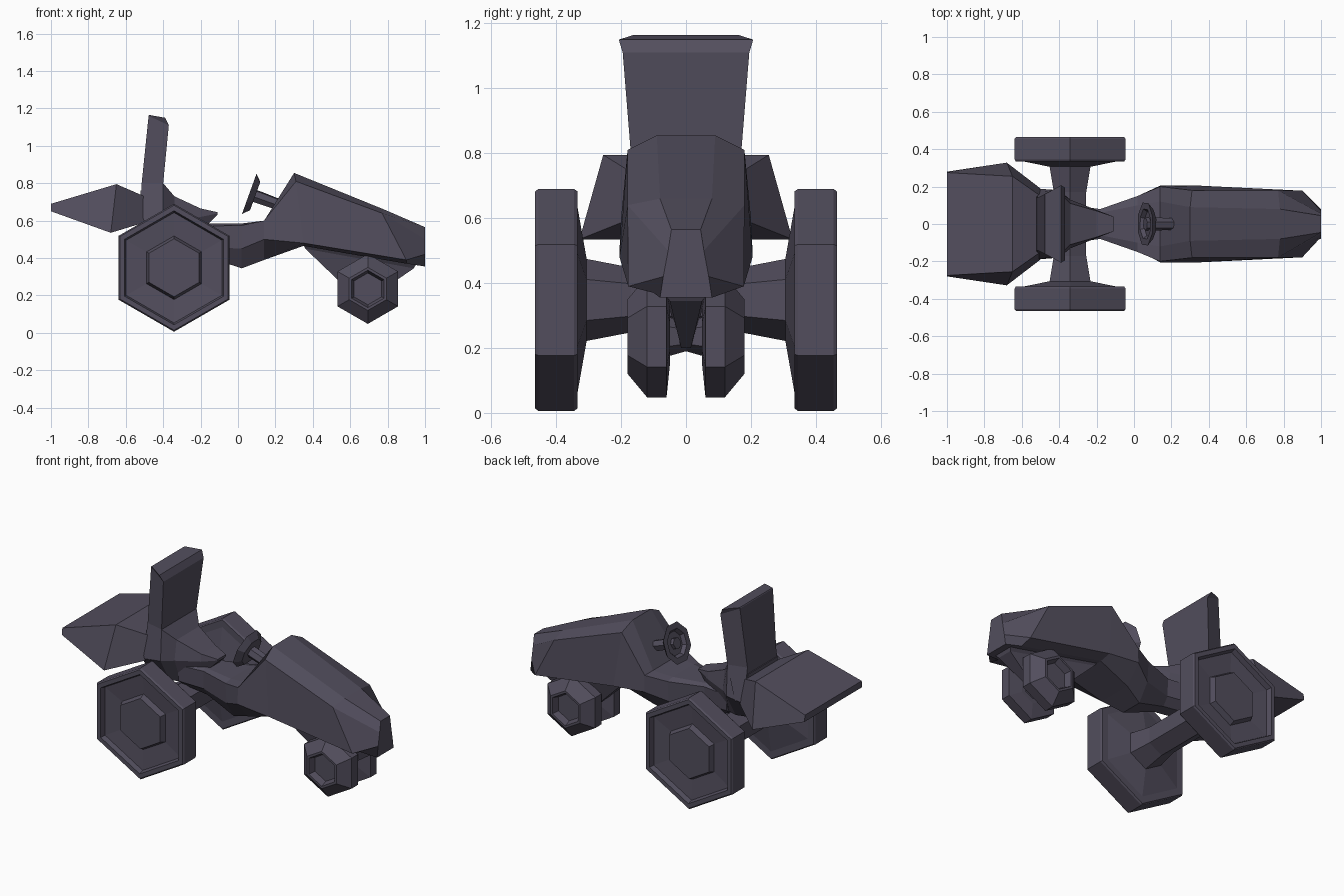
import bpy, bmesh, math
from mathutils import Vector, Matrix

paint = bpy.data.materials.new("dark_violet_grey")
paint.diffuse_color = (0.085, 0.076, 0.11, 1)


def finish(name, bm):
    bmesh.ops.recalc_face_normals(bm, faces=bm.faces)
    me = bpy.data.meshes.new(name)
    bm.to_mesh(me)
    bm.free()
    me.materials.append(paint)
    ob = bpy.data.objects.new(name, me)
    bpy.context.collection.objects.link(ob)
    return ob


def skin(name, rings, matrix=Matrix()):
    """Bridge closed rings of equal length and cap both ends."""
    bm = bmesh.new()
    vs = [[bm.verts.new(matrix @ Vector(p)) for p in r] for r in rings]
    n = len(vs[0])
    for a, b in zip(vs, vs[1:]):
        for i in range(n):
            j = (i + 1) % n
            bm.faces.new((a[i], a[j], b[j], b[i]))
    bm.faces.new(vs[0])
    bm.faces.new(vs[-1])
    return finish(name, bm)


def loft(name, halves):
    """Rings given as half outlines, mirrored across y = 0."""
    return skin(name, [list(h) + [(x, -y, z) for x, y, z in reversed(h)] for h in halves])


def section(x, *yz):
    return [(x, y, z) for y, z in yz]


def lathe(name, profile, sides=6, matrix=Matrix()):
    """Turn (radius, y) pairs around the y axis, one corner pointing up."""
    rings = []
    for r, y in profile:
        rings.append([(r * math.sin(2 * math.pi * i / sides), y,
                       r * math.cos(2 * math.pi * i / sides)) for i in range(sides)])
    return skin(name, rings, matrix)


# Hood, cowl and narrow neck in one faceted shell
loft("hood_body", [
    section(-0.34, (0.06, 0.59), (0.10, 0.57), (0.09, 0.47), (0.04, 0.43)),
    section(-0.18, (0.06, 0.585), (0.08, 0.57), (0.075, 0.46), (0.04, 0.41)),
    section(0.02, (0.10, 0.585), (0.15, 0.575), (0.14, 0.45), (0.07, 0.345)),
    [(0.14, 0.12, 0.60), (0.14, 0.20, 0.60), (0.14, 0.205, 0.50), (0.14, 0.11, 0.39)],
    [(0.30, 0.09, 0.855), (0.31, 0.18, 0.81), (0.35, 0.205, 0.48), (0.35, 0.13, 0.465)],
    [(0.78, 0.08, 0.66), (0.77, 0.18, 0.64), (0.90, 0.178, 0.39), (0.90, 0.10, 0.37)],
    section(1.0, (0.045, 0.565), (0.055, 0.50), (0.07, 0.42), (0.08, 0.355)),
])

# Wedge under the hood carrying the front axle
loft("front_axle_mount", [
    [(0.35, 0.10, 0.47), (0.96, 0.08, 0.38)],
    [(0.36, 0.09, 0.45), (0.94, 0.05, 0.345)],
    [(0.62, 0.015, 0.20), (0.73, 0.015, 0.20)],
])

# Seat cushion and seat back, the back narrower behind than in front
loft("seat", [
    section(-0.52, (0.14, 0.76), (0.19, 0.60), (0.10, 0.48)),
    section(-0.40, (0.17, 0.80), (0.18, 0.61), (0.09, 0.46)),
    section(-0.34, (0.11, 0.73), (0.13, 0.61), (0.07, 0.46)),
    section(-0.20, (0.07, 0.665), (0.075, 0.62), (0.05, 0.54)),
    section(-0.11, (0.04, 0.645), (0.04, 0.638), (0.03, 0.63)),
])
loft("seat_back", [
    [(-0.52, 0.18, 0.60), (-0.46, 0.185, 0.60)],
    [(-0.515, 0.14, 0.80), (-0.40, 0.17, 0.80)],
    [(-0.478, 0.16, 1.16), (-0.37, 0.195, 1.11)],
    [(-0.475, 0.16, 1.165), (-0.39, 0.207, 1.15)],
])

# Rear box
loft("rear_box", [
    section(-1.0, (0.275, 0.69), (0.28, 0.65)),
    [(-0.65, 0.255, 0.795), (-0.68, 0.328, 0.535)],
    section(-0.50, (0.15, 0.73), (0.19, 0.59)),
])

# Wheels on both sides
rear_hub = Matrix.Translation((-0.342, 0, 0.348))
front_hub = Matrix.Translation((0.694, 0, 0.235))
for side, word in ((-1, "right"), (1, "left")):
    lathe(word + "_rear_wheel",
          [(r, side * y) for r, y in ((0.12, 0.305), (0.29, 0.335), (0.335, 0.335), (0.342, 0.345),
                                      (0.342, 0.455), (0.334, 0.465), (0.305, 0.465), (0.295, 0.435),
                                      (0.17, 0.425), (0.155, 0.458))], matrix=rear_hub)
    lathe(word + "_front_wheel",
          [(r, side * y) for r, y in ((0.09, 0.05), (0.187, 0.06), (0.187, 0.12),
                                      (0.115, 0.18), (0.10, 0.18), (0.085, 0.14))], matrix=front_hub)

# Axles
lathe("rear_axle", [(0.127, -0.31), (0.10, -0.17), (0.10, 0.17), (0.127, 0.31)], matrix=rear_hub)
lathe("front_axle", [(0.065, -0.07), (0.045, 0.0), (0.065, 0.07)], matrix=front_hub)

# Steering wheel and column, tilted towards the hood
tilt = Vector((0, 1, 0)).rotation_difference(Vector((0.94, 0, -0.34))).to_matrix().to_4x4()
place = Matrix.Translation((0.06, 0, 0.743)) @ tilt
lathe("steering_wheel", [(0.03, 0.02), (0.07, 0.02), (0.085, 0.0), (0.122, 0.0),
                         (0.085, 0.034), (0.03, 0.034)], 8, place)
lathe("steering_column", [(0.035, 0.0), (0.035, 0.07), (0.03, 0.20)], 6, place)
